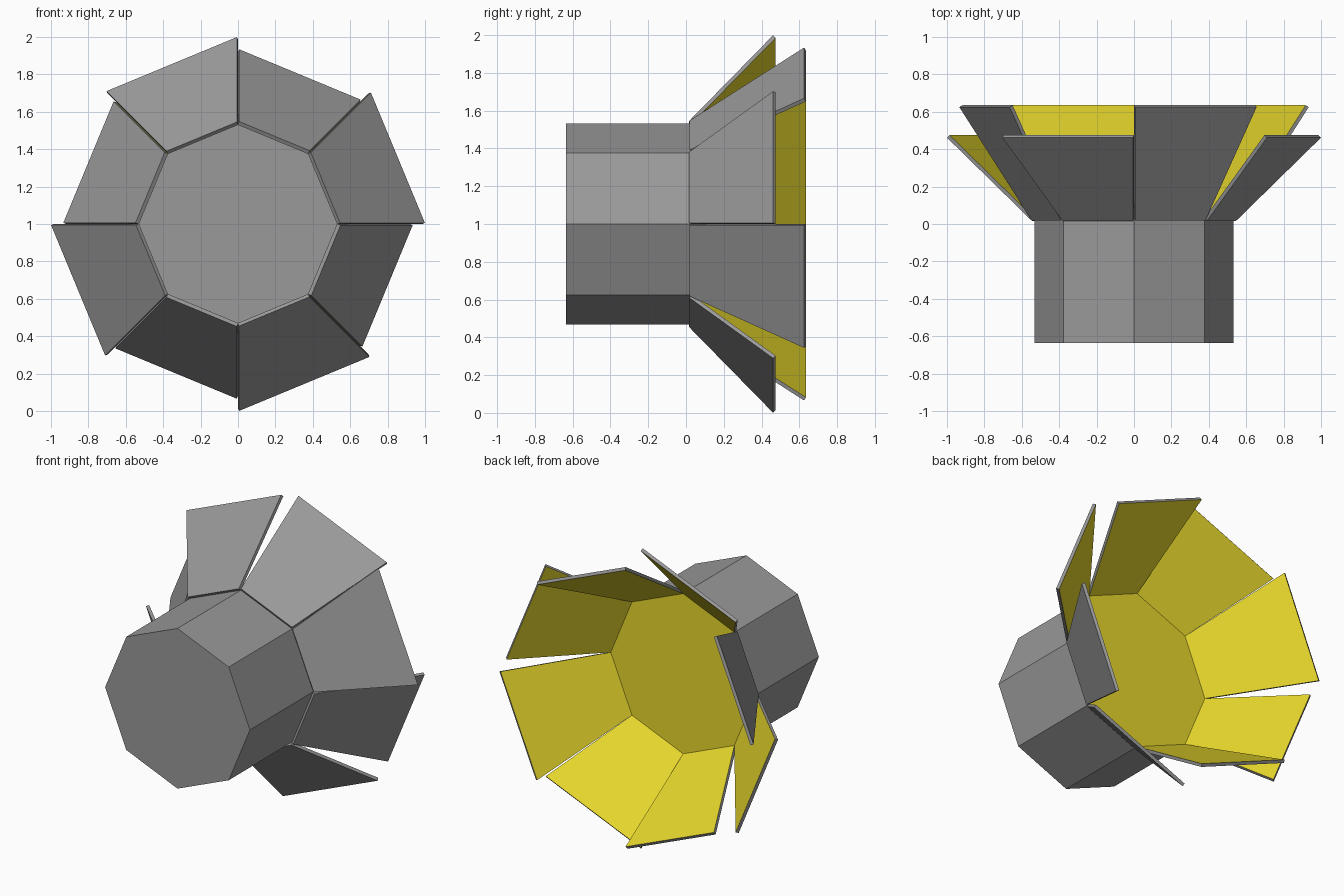
import bpy, math
from mathutils import Vector

if "Cube" in bpy.data.objects:
    bpy.data.objects.remove(bpy.data.objects["Cube"])

CZ = 1.0          # height of the axis
HINGE_R = 0.532   # corner radius of the octagonal body
HINGE_Y = 0.03
FRONT_Y = -0.635
THICK = 0.02


def material(name, color):
    mat = bpy.data.materials.new(name)
    mat.diffuse_color = (*color, 1)
    mat.use_nodes = True
    mat.node_tree.nodes["Principled BSDF"].inputs["Base Color"].default_value = mat.diffuse_color
    return mat


grey = material("dark_grey", (0.32, 0.32, 0.32))
yellow = material("yellow", (0.8, 0.68, 0.025))


def ring_point(r, a, y):
    return Vector((r * math.cos(a), y, CZ + r * math.sin(a)))


def make_object(name, verts, faces, yellow_face):
    mesh = bpy.data.meshes.new(name)
    mesh.from_pydata(verts, [], faces)
    mesh.materials.append(grey)
    mesh.materials.append(yellow)
    mesh.polygons[yellow_face].material_index = 1
    obj = bpy.data.objects.new(name, mesh)
    bpy.context.collection.objects.link(obj)
    return obj


# Octagonal body with a yellow rear disc
angles = [i * math.pi / 4 for i in range(8)]
verts = [ring_point(HINGE_R, a, FRONT_Y) for a in angles]
verts += [ring_point(HINGE_R, a, HINGE_Y) for a in angles]
faces = [tuple(range(8)), tuple(range(15, 7, -1))]
faces += [(i, i + 8, (i + 1) % 8 + 8, (i + 1) % 8) for i in range(8)]
make_object("body", verts, faces, 1)


# Hinged flap: trapezoid plate, yellow on the inside
def flap(i, tip_r, tip_y):
    a, b = i * math.pi / 4, (i + 1) * math.pi / 4
    inner = [ring_point(HINGE_R, a, HINGE_Y), ring_point(HINGE_R, b, HINGE_Y),
             ring_point(tip_r, b, tip_y), ring_point(tip_r, a, tip_y)]
    n = (inner[1] - inner[0]).cross(inner[3] - inner[0]).normalized()
    if n.dot(ring_point(1, (a + b) / 2, 0) - Vector((0, 0, CZ))) > 0:
        n = -n                       # n points to the inside
    outer = [p - n * THICK for p in inner]
    faces = [(0, 1, 2, 3), (7, 6, 5, 4)]
    faces += [(k, k + 4, (k + 1) % 4 + 4, (k + 1) % 4) for k in range(4)]
    # keep face normals pointing outward
    if (inner[1] - inner[0]).cross(inner[2] - inner[1]).dot(n) < 0:
        faces = [f[::-1] for f in faces]
    make_object(f"flap_{i + 1}", inner + outer, faces, 0)


# Wide open flaps alternate with steeper, longer ones
for i in range(8):
    if i % 2 == 0:
        flap(i, 0.986, 0.475)
    else:
        flap(i, 0.918, 0.635)
